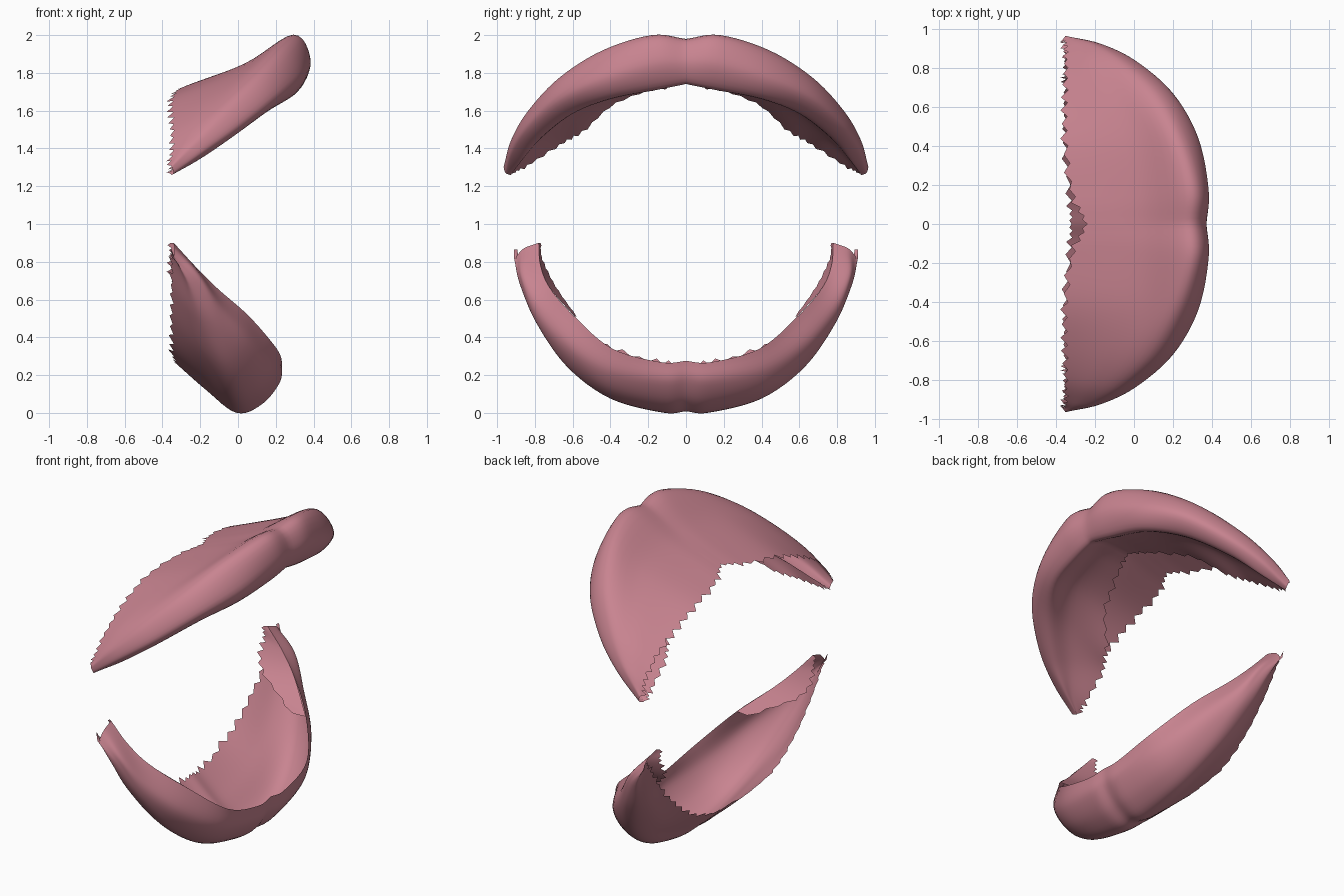
import bpy, random
from mathutils import Vector

random.seed(4)
pink = bpy.data.materials.new("lip_pink")
pink.diffuse_color = (0.58, 0.23, 0.28, 1)


def spline(pts, n):
    """Smooth curve through the points, n steps per span."""
    p = [Vector(q) for q in pts]
    p = [2 * p[0] - p[1]] + p + [2 * p[-1] - p[-2]]
    out = []
    for i in range(1, len(p) - 2):
        a, b, c, d = p[i - 1:i + 3]
        for k in range(n):
            t = k / n
            out.append(0.5 * (2 * b + (c - a) * t + (2 * a - 5 * b + 4 * c - d) * t * t
                              + (3 * b - a - 3 * c + d) * t ** 3))
    return out + [p[-2]]


def loft(name, stations, jag_first, jag_last, n=6):
    """Skin the cross-sections, tear the chosen edges, mirror across y = 0."""
    cols = [spline(c, n) for c in zip(*stations)]
    rows = [spline(r, n) for r in zip(*cols)]
    for i, r in enumerate(rows):
        for end, nxt, on in ((0, 1, jag_first), (-1, -2, jag_last)):
            if on and i:
                d = r[end] - r[nxt]
                if d.length > 1e-5:
                    amount = (0.03 if i % 2 else -0.015) * random.uniform(0.3, 1)
                    r[end] += d.normalized() * amount
    for v in rows[0]:
        v.y = 0 if abs(v.y) < 0.01 else v.y
    w = len(rows[0])
    faces = [(i * w + j, i * w + j + 1, (i + 1) * w + j + 1, (i + 1) * w + j)
             for i in range(len(rows) - 1) for j in range(w - 1)]
    me = bpy.data.meshes.new(name)
    me.from_pydata([v for r in rows for v in r], [], faces)
    me.materials.append(pink)
    ob = bpy.data.objects.new(name, me)
    bpy.context.collection.objects.link(ob)
    m = ob.modifiers.new("mirror", 'MIRROR')
    m.use_axis = (False, True, False)
    m.merge_threshold = 0.002
    for f in me.polygons:
        f.use_smooth = True
    return ob


# Upper lip sections, middle to corner: back skin, mid skin, ridge, front, underside, inner skin
upper = [
    [(-.24, 0, 1.745), (.04, 0, 1.85), (.28, 0, 1.98), (.37, 0, 1.87), (.33, 0, 1.745), (.05, 0, 1.765)],
    [(-.31, .14, 1.715), (.03, .15, 1.845), (.29, .18, 2.0), (.383, .17, 1.86), (.32, .15, 1.715), (0, .13, 1.73)],
    [(-.35, .4, 1.67), (0, .43, 1.805), (.22, .44, 1.92), (.33, .44, 1.78), (.27, .4, 1.665), (-.1, .37, 1.64)],
    [(-.35, .62, 1.59), (-.1, .65, 1.7), (.1, .67, 1.775), (.2, .67, 1.67), (.135, .61, 1.585), (-.25, .55, 1.49)],
    [(-.35, .8, 1.49), (-.2, .82, 1.565), (-.06, .835, 1.6), (.01, .835, 1.52), (-.05, .785, 1.45), (-.32, .67, 1.42)],
    [(-.35, .91, 1.385), (-.27, .92, 1.43), (-.2, .925, 1.445), (-.17, .92, 1.39), (-.2, .87, 1.345), (-.345, .84, 1.31)],
    [(-.36, .95, 1.31), (-.355, .96, 1.31), (-.35, .965, 1.3), (-.34, .955, 1.27), (-.35, .93, 1.26), (-.36, .92, 1.27)],
]
# Groove in the inner skin just behind the lip
for s, lift in zip(upper, (.02, .03, .04, .045, .03, .015, 0)):
    s.insert(5, Vector(s[4]).lerp(Vector(s[5]), .4) + Vector((0, 0, lift)))
loft("upper_lip", upper, True, True)

# Lower lip sections: back skin, mid skin, bottom, lower front, upper front, top edge
lower = [
    [(-.32, 0, .265), (-.16, 0, .125), (0, 0, .01), (.13, 0, .06), (.215, 0, .175), (.228, 0, .275)],
    [(-.33, .12, .265), (-.17, .12, .125), (-.01, .12, .004), (.125, .13, .05), (.22, .13, .165), (.233, .13, .268)],
    [(-.35, .38, .335), (-.18, .4, .2), (-.03, .4, .08), (.09, .42, .12), (.175, .42, .22), (.205, .39, .34)],
    [(-.35, .59, .475), (-.22, .62, .34), (-.09, .63, .25), (0, .64, .28), (.06, .645, .38), (.06, .59, .51)],
    [(-.35, .75, .645), (-.27, .775, .545), (-.19, .79, .485), (-.12, .795, .49), (-.09, .785, .56), (-.11, .72, .66)],
    [(-.35, .85, .79), (-.3, .865, .725), (-.26, .88, .685), (-.22, .875, .695), (-.21, .86, .74), (-.23, .77, .78)],
    [(-.355, .905, .87), (-.35, .91, .86), (-.345, .91, .83), (-.34, .905, .82), (-.335, .86, .87), (-.34, .78, .9)],
]
loft("lower_lip", lower, True, False)

# Inner skin folding back near the lower corners
inner = [(-.02, .58, .51), (-.32, .69, .67), (-.35, .76, .81), (-.36, .77, .9)]
flap = [[s[5], (Vector(s[5]) + Vector(e)) / 2, e] for s, e in zip(lower[3:], inner)]
loft("lower_inner_skin", flap, False, True)
